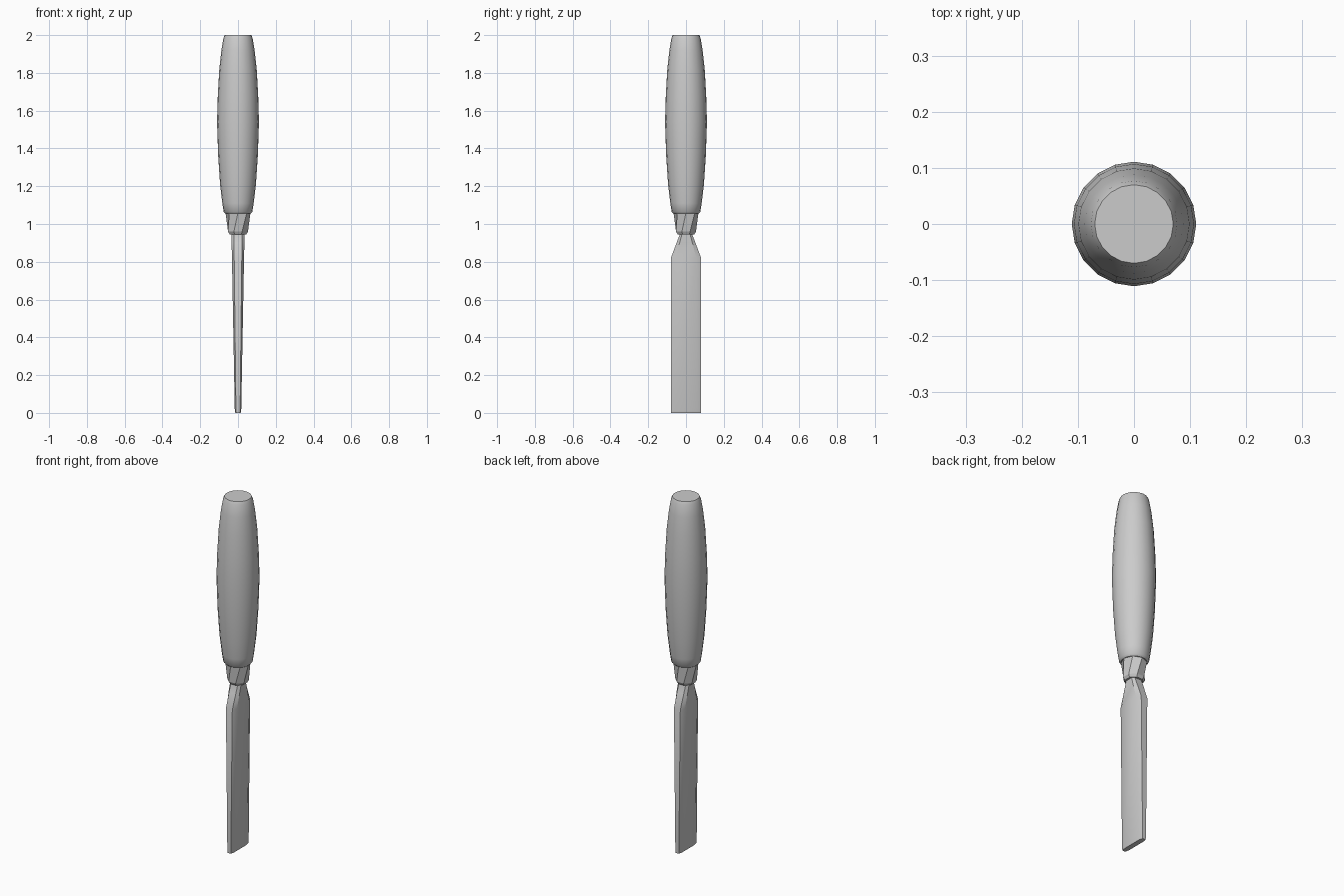
import bpy, bmesh, math

if "Cube" in bpy.data.objects:
    bpy.data.objects.remove(bpy.data.objects["Cube"])


def loft(name, rings, angle=35):
    """Skin a stack of equal-length rings, cap both ends, smooth by angle."""
    bm = bmesh.new()
    loops = [[bm.verts.new(p) for p in ring] for ring in rings]
    n = len(loops[0])
    for a, b in zip(loops, loops[1:]):
        for i in range(n):
            j = (i + 1) % n
            bm.faces.new((a[i], a[j], b[j], b[i]))
    bm.faces.new(list(reversed(loops[0])))
    bm.faces.new(loops[-1])
    bmesh.ops.recalc_face_normals(bm, faces=bm.faces)
    me = bpy.data.meshes.new(name)
    bm.to_mesh(me)
    bm.free()
    ob = bpy.data.objects.new(name, me)
    bpy.context.collection.objects.link(ob)
    bpy.ops.object.select_all(action='DESELECT')
    ob.select_set(True)
    bpy.context.view_layer.objects.active = ob
    bpy.ops.object.shade_smooth_by_angle(angle=math.radians(angle))
    return ob


def circle(r, z, n, turn=0.0):
    return [(r * math.cos(math.tau * (i + turn) / n),
             r * math.sin(math.tau * (i + turn) / n), z) for i in range(n)]


def blade_section(z, thick, edge, flat, width):
    """Chamfered bar section: half thickness, edge thickness, flat width, full width."""
    return [(thick, -flat, z), (thick, flat, z), (edge, width, z), (-edge, width, z),
            (-thick, flat, z), (-thick, -flat, z), (-edge, -width, z), (edge, -width, z)]


# Barrel-shaped handle
profile = [(0.066, 1.055), (0.076, 1.065), (0.083, 1.11), (0.095, 1.21), (0.105, 1.36),
           (0.111, 1.54), (0.107, 1.68), (0.099, 1.82), (0.088, 1.92),
           (0.077, 1.985), (0.070, 2.0)]
loft("handle", [circle(r, z, 20) for r, z in profile], 40)

# Faceted ferrule between handle and blade
loft("ferrule", [circle(0.048, 0.945, 8, 0.5), circle(0.057, 0.96, 8, 0.5),
                 circle(0.066, 1.06, 8, 0.0 + 1.0)], 20)

# Tapered blade with chamfered long edges, shoulders and neck
loft("blade", [blade_section(0.0, 0.014, 0.009, 0.058, 0.079),
               blade_section(0.01, 0.017, 0.011, 0.058, 0.08),
               blade_section(0.82, 0.032, 0.020, 0.055, 0.08),
               blade_section(0.90, 0.034, 0.021, 0.034, 0.05),
               blade_section(0.95, 0.034, 0.021, 0.020, 0.031),
               blade_section(0.98, 0.034, 0.021, 0.020, 0.031)], 30)
